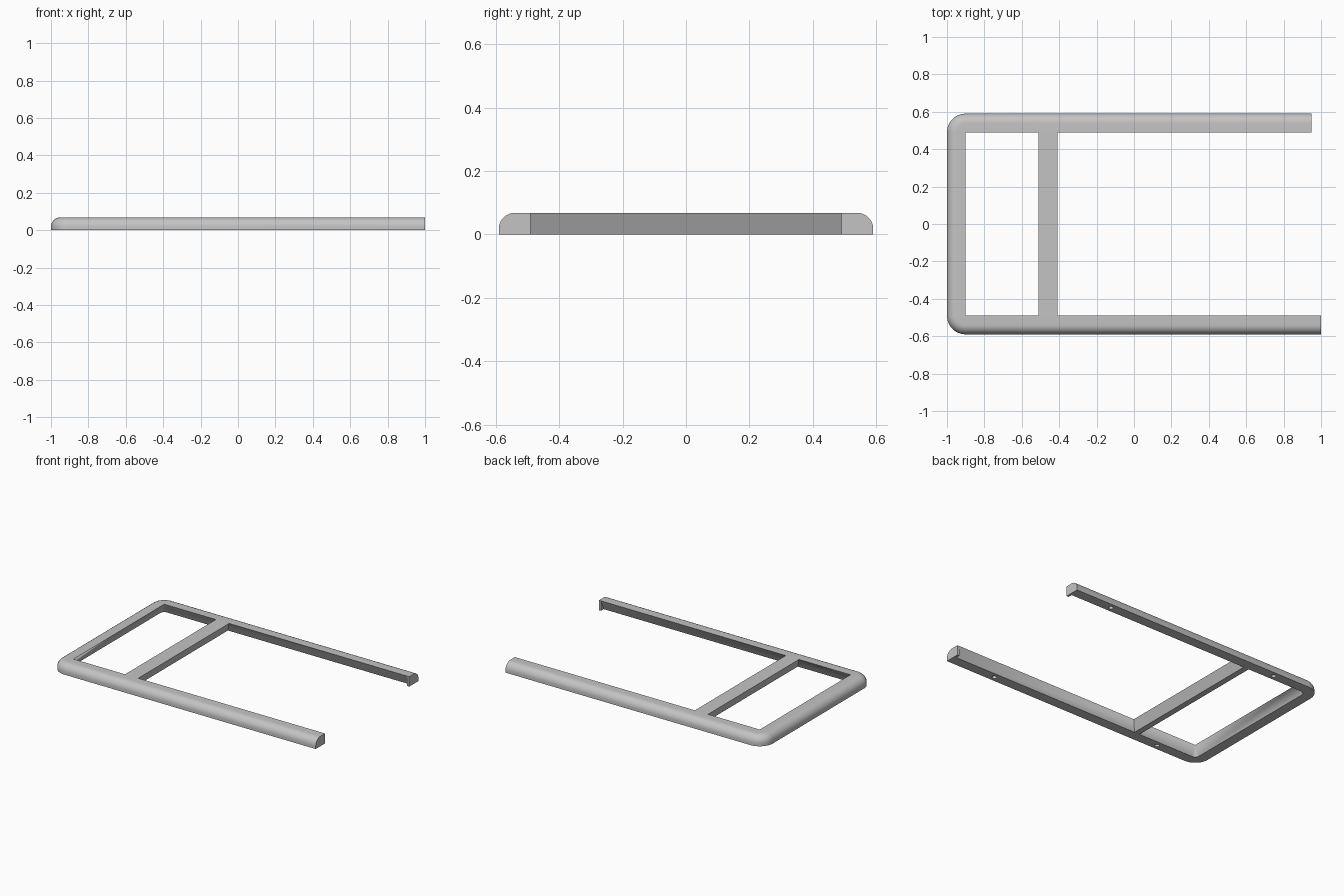
import bpy, bmesh, math
from mathutils import Vector

cube = bpy.data.objects.get("Cube")
if cube:
    bpy.data.objects.remove(cube, do_unlink=True)

HEIGHT, WIDTH, ROUND, UNDERCUT = 0.068, 0.10, 0.05, 0.03
INNER_X, INNER_Y = -0.90, 0.49
RIGHT_END, LEFT_END, CAP = 1.0, 0.95, 0.015

grey = bpy.data.materials.new("light_grey")
grey.use_nodes = True
grey.diffuse_color = (0.55, 0.55, 0.55, 1)
grey.node_tree.nodes["Principled BSDF"].inputs["Base Color"].default_value = (0.55, 0.55, 0.55, 1)


def finish(name, bm):
    bmesh.ops.remove_doubles(bm, verts=bm.verts, dist=1e-5)
    bmesh.ops.recalc_face_normals(bm, faces=bm.faces)
    mesh = bpy.data.meshes.new(name)
    bm.to_mesh(mesh)
    bm.free()
    mesh.materials.append(grey)
    obj = bpy.data.objects.new(name, mesh)
    bpy.context.collection.objects.link(obj)
    return obj


def activate(obj):
    bpy.ops.object.select_all(action="DESELECT")
    obj.select_set(True)
    bpy.context.view_layer.objects.active = obj


def section(undercut):
    """Rail cross-section as (distance outward, height)."""
    arc = [math.radians(90 - a * 10) for a in range(10)]
    top = [(WIDTH - ROUND + ROUND * math.cos(a), HEIGHT - ROUND + ROUND * math.sin(a)) for a in arc]
    return [(0, HEIGHT)] + top + [(WIDTH, 0), (undercut, 0)]


def sweep(name, profile, stations):
    """Skin the profile through (x, y, outward angle) stations."""
    bm = bmesh.new()
    rings = []
    for x, y, deg in stations:
        c, s = math.cos(math.radians(deg)), math.sin(math.radians(deg))
        rings.append([bm.verts.new((x + c * r, y + s * r, z)) for r, z in profile])
    n = len(profile)
    for a, b in zip(rings, rings[1:]):
        for i in range(n):
            j = (i + 1) % n
            if (a[i].co - b[i].co).length < 1e-6:
                bm.faces.new((a[i], a[j], b[j]))
            elif (a[j].co - b[j].co).length < 1e-6:
                bm.faces.new((a[i], a[j], b[i]))
            else:
                bm.faces.new((a[i], a[j], b[j], b[i]))
    bm.faces.new(rings[0])
    bm.faces.new(rings[-1])
    return finish(name, bm)


# U-shaped rail with rounded corners and an undercut inner side
path = [(RIGHT_END - CAP, -INNER_Y, 270)]
path += [(INNER_X, -INNER_Y, 270 - a * 7.5) for a in range(13)]
path += [(INNER_X, INNER_Y, 180 - a * 7.5) for a in range(13)]
path += [(LEFT_END - CAP, INNER_Y, 90)]
frame = sweep("u_frame", section(UNDERCUT), path)

# Blind mounting holes under both long rails
bm = bmesh.new()
for x in (-0.65, 0.65):
    for y in (-0.555, 0.555):
        made = bmesh.ops.create_cone(bm, cap_ends=True, segments=20,
                                     radius1=0.015, radius2=0.015, depth=0.06)
        bmesh.ops.translate(bm, verts=made["verts"], vec=Vector((x, y, 0)))
cutter = finish("hole_cutter", bm)
cutter.hide_render = True
activate(frame)
cut = frame.modifiers.new("holes", "BOOLEAN")
cut.operation, cut.solver, cut.object = "DIFFERENCE", "EXACT", cutter
bpy.ops.object.modifier_apply(modifier=cut.name)
bpy.data.objects.remove(cutter, do_unlink=True)

# Full-section plates closing the open ends
caps = [sweep(name, section(0), [(x - CAP, y, deg), (x, y, deg)])
        for name, x, y, deg in (("front_end_cap", RIGHT_END, -INNER_Y, 270),
                                ("back_end_cap", LEFT_END, INNER_Y, 90))]

# Crossbar narrowing downwards, ends mitred to the undercut rails
bm = bmesh.new()
for sx in (-1, 1):
    for sy in (-1, 1):
        bm.verts.new((-0.46 + sx * WIDTH / 2, sy * INNER_Y, HEIGHT))
        bm.verts.new((-0.46 + sx * (WIDTH / 2 - UNDERCUT), sy * (INNER_Y + UNDERCUT), 0))
bmesh.ops.convex_hull(bm, input=bm.verts)
bmesh.ops.dissolve_limit(bm, angle_limit=0.01, verts=bm.verts, edges=bm.edges)
finish("crossbar", bm)

for obj in [frame] + caps:
    activate(obj)
    bpy.ops.object.shade_smooth_by_angle(angle=math.radians(30))
